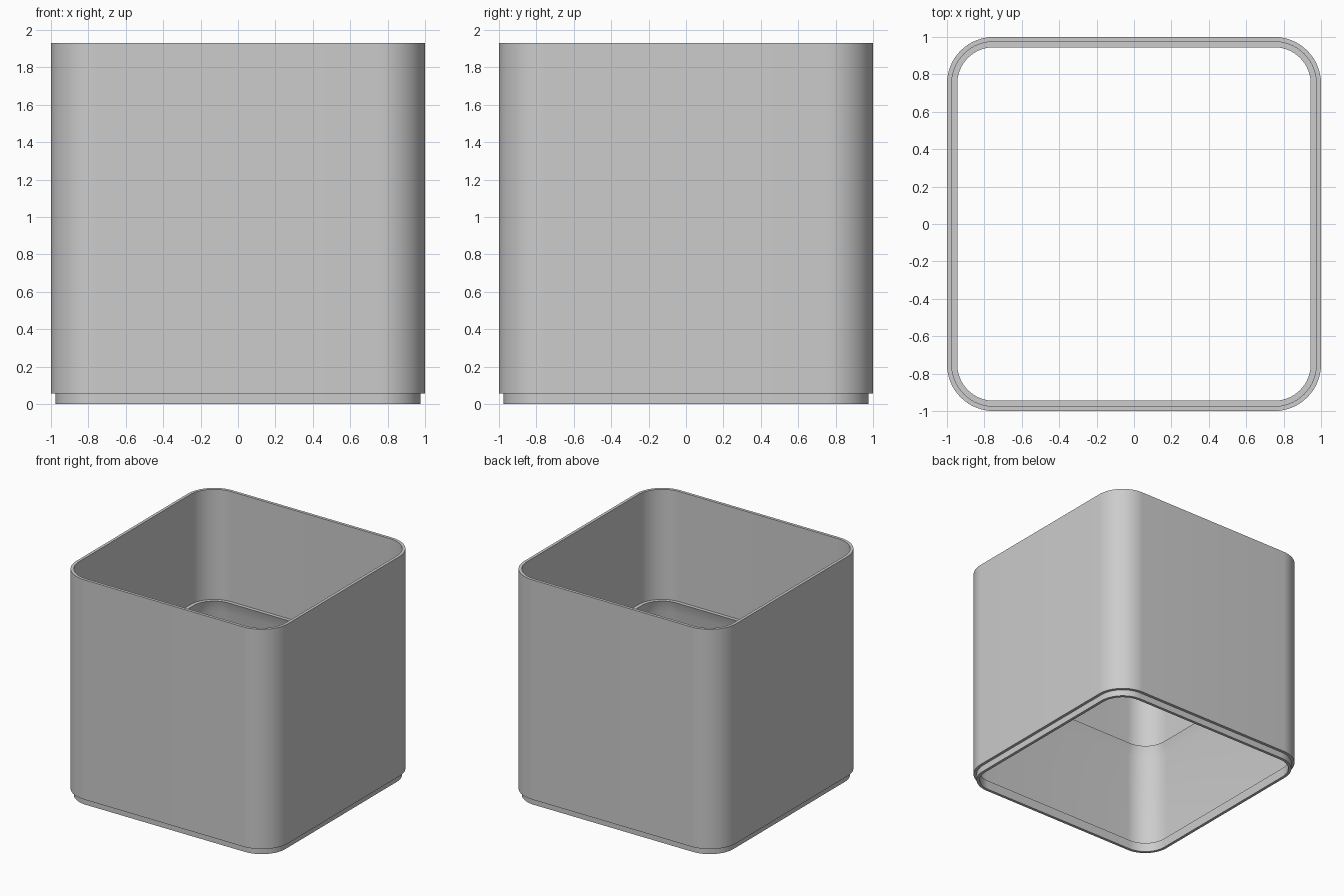
import bpy
import bmesh
from math import cos, sin, pi, radians

if "Cube" in bpy.data.objects:
    bpy.data.objects.remove(bpy.data.objects["Cube"], do_unlink=True)

HALF = 1.0       # half width of the box
CORNER = 0.25    # outer corner radius
STEPS = 16       # segments in each corner
HEIGHT = 1.93
WALL = 0.025
LIP = 0.055      # height of the stacking lip
SHELF = 0.99     # height of the inner shelf

grey = bpy.data.materials.new("plain grey")
grey.use_nodes = True
colour = (0.604, 0.604, 0.604, 1)
grey.diffuse_color = colour
grey.node_tree.nodes["Principled BSDF"].inputs["Base Color"].default_value = colour


def rounded_square(inset, z):
    """Points round a square whose corners stay concentric when inset."""
    centre, radius = HALF - CORNER, CORNER - inset
    points = []
    for quarter in range(4):
        mid = pi / 4 + quarter * pi / 2
        cx = centre * (1 if cos(mid) > 0 else -1)
        cy = centre * (1 if sin(mid) > 0 else -1)
        for step in range(STEPS + 1):
            a = (quarter + step / STEPS) * pi / 2
            points.append((cx + radius * cos(a), cy + radius * sin(a), z))
    return points


# Wall cross-section: inset from the outer face, height
section = [
    (WALL, 0), (WALL, LIP), (0, LIP),                    # outer lip step
    (0, HEIGHT), (WALL, HEIGHT),                         # outer wall and rim
    (WALL, SHELF), (0.055, SHELF), (WALL, SHELF - 0.1),  # shelf, sloped below
    (WALL, LIP + WALL), (2 * WALL, LIP + WALL), (2 * WALL, 0),
]

# Sweep the section round the box as one closed shell
bm = bmesh.new()
rings = [[bm.verts.new(p) for p in rounded_square(*s)] for s in section]
for i, ring in enumerate(rings):
    upper = rings[(i + 1) % len(rings)]
    for j in range(len(ring)):
        k = (j + 1) % len(ring)
        bm.faces.new((ring[j], ring[k], upper[k], upper[j]))
bmesh.ops.recalc_face_normals(bm, faces=bm.faces)

mesh = bpy.data.meshes.new("box_shell")
bm.to_mesh(mesh)
bm.free()
mesh.materials.append(grey)
box = bpy.data.objects.new("box_shell", mesh)
bpy.context.collection.objects.link(box)

# Smooth corners, sharp rim and steps
bpy.ops.object.select_all(action="DESELECT")
box.select_set(True)
bpy.context.view_layer.objects.active = box
bpy.ops.object.shade_smooth_by_angle(angle=radians(30))
